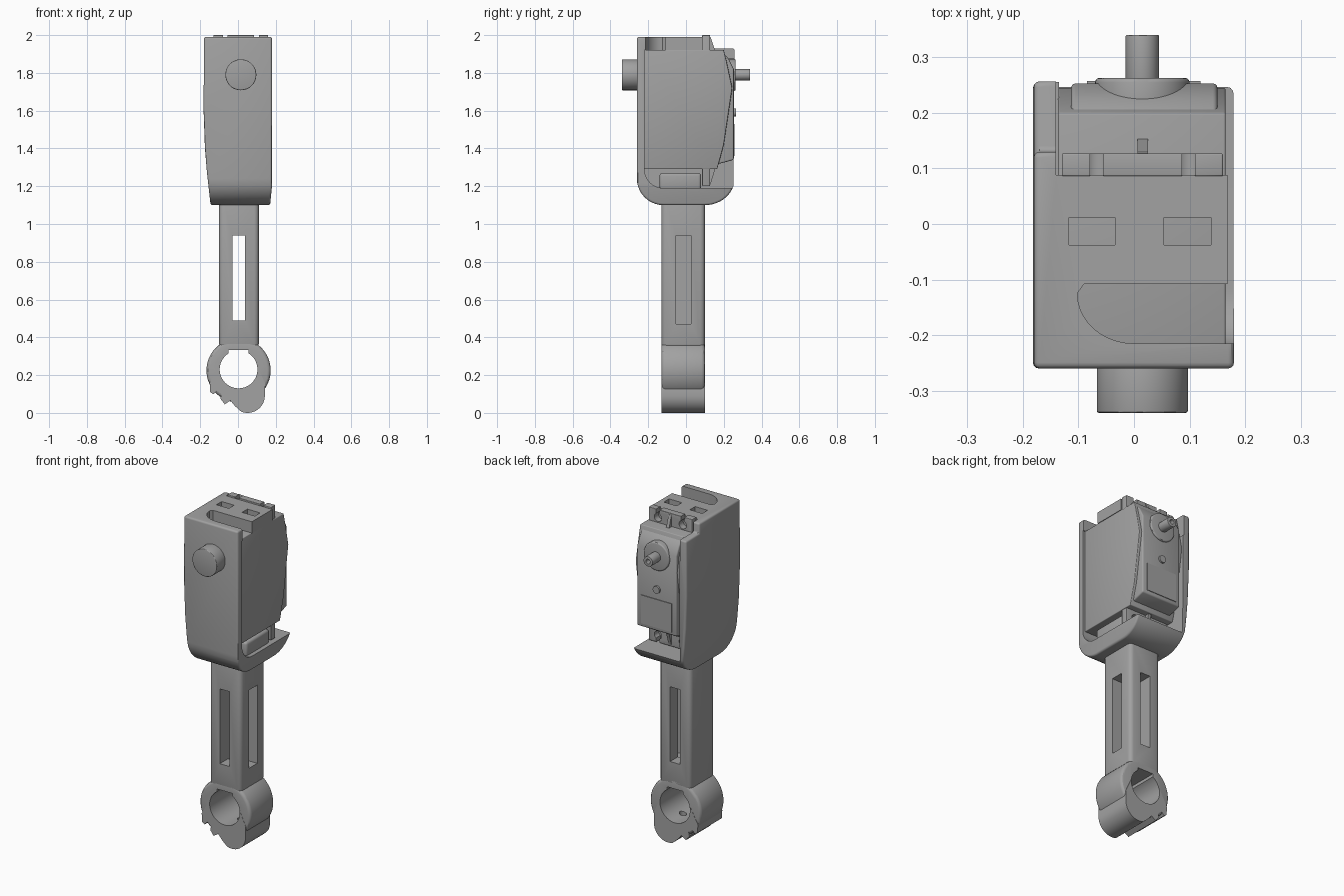
import bpy, bmesh
from math import sin, cos, radians

old = bpy.data.objects.get("Cube")
if old:
    bpy.data.objects.remove(old, do_unlink=True)

grey = bpy.data.materials.new("plain grey")
grey.use_nodes = True
grey.diffuse_color = (0.36, 0.36, 0.36, 1)
grey.node_tree.nodes["Principled BSDF"].inputs["Base Color"].default_value = (0.36, 0.36, 0.36, 1)


def apply_mod(ob, kind, **settings):
    mod = ob.modifiers.new(kind, kind)
    for key, value in settings.items():
        setattr(mod, key, value)
    bpy.context.view_layer.objects.active = ob
    bpy.ops.object.modifier_apply(modifier=mod.name)


def soften(ob, width, segments=3):
    apply_mod(ob, 'BEVEL', width=width, segments=segments,
              limit_method='ANGLE', angle_limit=radians(40))
    return ob


def combine(ob, other, operation='DIFFERENCE'):
    apply_mod(ob, 'BOOLEAN', object=other, operation=operation, solver='EXACT')
    bpy.data.objects.remove(other, do_unlink=True)
    return ob


def prism(name, points, axis, low, high, bevel=0):
    """Extrude an outline along an axis; the outline uses the other two axes in order."""
    place = {'x': lambda a, b, c: (c, a, b),
             'y': lambda a, b, c: (a, c, b),
             'z': lambda a, b, c: (a, b, c)}[axis]
    bm = bmesh.new()
    ends = [[bm.verts.new(place(a, b, c)) for a, b in points] for c in (low, high)]
    for end in ends:
        bm.faces.new(end)
    for i in range(len(points)):
        j = (i + 1) % len(points)
        bm.faces.new((ends[0][i], ends[0][j], ends[1][j], ends[1][i]))
    bmesh.ops.recalc_face_normals(bm, faces=bm.faces)
    mesh = bpy.data.meshes.new(name)
    bm.to_mesh(mesh)
    bm.free()
    mesh.materials.append(grey)
    ob = bpy.data.objects.new(name, mesh)
    bpy.context.collection.objects.link(ob)
    if bevel:
        soften(ob, bevel)
    return ob


def box(name, x, y, z, bevel=0):
    corners = [(x[0], y[0]), (x[1], y[0]), (x[1], y[1]), (x[0], y[1])]
    return prism(name, corners, 'z', z[0], z[1], bevel)


def arc(a, b, ra, rb, start, end, steps=10):
    angles = [radians(start + (end - start) * i / steps) for i in range(steps + 1)]
    return [(a + ra * cos(t), b + rb * sin(t)) for t in angles]


def disc(name, a, b, radius, axis, low, high, bevel=0):
    return prism(name, arc(a, b, radius, radius, 0, 354, 59), axis, low, high, bevel)


# Housing: rounded side outline crossed with a tapered front outline
side = ([(-0.26, 1.99)] + arc(-0.12, 1.24, 0.14, 0.14, 180, 270)
        + arc(0.1, 1.24, 0.157, 0.14, 270, 345)
        + [(0.257, 1.93), (0.13, 1.93), (0.13, 1.99)])
front = [(-0.18, 2.0), (-0.182, 1.6), (-0.175, 1.4), (-0.165, 1.28), (-0.145, 1.1),
         (0.17, 1.1), (0.18, 1.2), (0.18, 2.0)]
housing = prism("housing", side, 'x', -0.3, 0.3)
combine(housing, prism("taper", front, 'y', -0.5, 0.5), 'INTERSECT')
soften(housing, 0.022)

# Hollow for the motor, open to the back and one side
cavity = [(-0.22, 1.92)] + arc(-0.12, 1.29, 0.1, 0.1, 180, 270) + [(0.6, 1.19), (0.6, 1.92)]
combine(housing, prism("cavity", cavity, 'x', -0.135, 0.5))
combine(housing, box("back_opening", (-0.14, 0.5), (0.088, 0.6), (1.8, 2.2)))
combine(housing, box("roof_trim", (0.168, 0.5), (-0.215, 0.2), (1.9, 2.2)))

# Cable recess and two slots in the roof
recess = [(0.5, -0.108), (-0.09, -0.108)] + arc(0.0, -0.125, 0.102, 0.09, 180, 270) + [(0.5, -0.215)]
combine(housing, prism("recess", recess, 'z', 1.9, 2.2))
for x in ((-0.117, -0.034), (0.054, 0.139)):
    combine(housing, box("roof_slot", x, (-0.038, 0.012), (1.9, 2.2)))

disc("front_pivot", 0.015, 1.79, 0.082, 'y', -0.34, -0.25, 0.004)
box("floor_rest", (-0.14, 0.155), (-0.14, 0.08), (1.18, 1.27), 0.015)

# Motor case with slanted back edge and a narrower rear cover
case = [(-0.222, 1.29), (0.165, 1.29), (0.2, 1.42), (0.245, 1.72),
        (0.215, 1.86), (0.2, 1.922), (-0.222, 1.922)]
prism("motor_case", case, 'x', -0.137, 0.165, 0.004)
cover = [(0.1, 1.3), (0.2, 1.325), (0.253, 1.34), (0.253, 1.82), (0.225, 1.875), (0.2, 1.905), (0.1, 1.905)]
prism("rear_cover", cover, 'x', -0.113, 0.15, 0.008)
box("cover_panel", (-0.085, 0.12), (0.24, 0.257), (1.36, 1.53))
disc("cover_button", 0.015, 1.59, 0.022, 'y', 0.24, 0.264)

# Mounting tabs with keyhole slots and stiffening ribs
tabs = box("mounting_tabs", (-0.13, 0.16), (0.086, 0.127), (1.2, 2.0), 0.003)
for x in (-0.067, 0.098):
    for hole_z, slot_z in ((1.952, (1.952, 2.1)), (1.245, (1.1, 1.245))):
        combine(tabs, disc("screw_hole", x, hole_z, 0.024, 'y', 0, 0.3))
        combine(tabs, box("screw_slot", (x - 0.012, x + 0.012), (0, 0.3), slot_z))
for name, base, tip in (("upper_rib", 1.9, 1.99), ("lower_rib", 1.31, 1.21)):
    prism(name, [(0.12, base), (0.16, base), (0.13, tip), (0.12, tip)], 'x', 0.006, 0.025)

# Output shaft on its round boss
disc("shaft_boss", 0.015, 1.79, 0.085, 'y', 0.19, 0.263, 0.008)
shaft = disc("output_shaft", 0.015, 1.79, 0.03, 'y', 0.25, 0.34, 0.002)
combine(shaft, disc("shaft_bore", 0.015, 1.79, 0.014, 'y', 0.3, 0.4))

# Arm with a through slot and a side pocket
arm = box("arm", (-0.1, 0.11), (-0.13, 0.1), (0.34, 1.14), 0.024)
combine(arm, box("through_slot", (-0.03, 0.036), (-0.5, 0.5), (0.49, 0.94)))
combine(arm, box("side_pocket", (-0.03, 0.5), (-0.053, 0.026), (0.47, 0.94)))

# Clamp ring with its notched lower lobe
ring = disc("clamp_ring", 0.003, 0.225, 0.17, 'y', -0.13, 0.1, 0.018)
outline = [(-0.15, 0.16), (-0.147, 0.11), (-0.13, 0.098), (-0.112, 0.118), (-0.088, 0.1),
           (-0.093, 0.075), (-0.07, 0.045), (-0.04, 0.065), (-0.015, 0.035)]
outline += arc(0.05, 0.09, 0.092, 0.09, 250, 360, 12) + [(0.142, 0.16), (0.1, 0.25), (-0.1, 0.25)]
lobe = prism("clamp_lobe", outline, 'y', -0.131, 0.101)
for part in (ring, lobe):
    combine(part, disc("bore", 0.003, 0.23, 0.1, 'y', -0.5, 0.5))
    combine(part, box("bore_flat", (-0.05, 0.055), (-0.5, 0.5), (0.25, 0.333)))
    combine(part, disc("set_screw_hole", 0.03, -0.015, 0.02, 'z', 0.05, 0.2))

# Smooth shading with sharp edges kept
bpy.ops.object.select_all(action='DESELECT')
for ob in bpy.context.scene.objects:
    if ob.type == 'MESH':
        ob.select_set(True)
        bpy.context.view_layer.objects.active = ob
bpy.ops.object.shade_smooth_by_angle(angle=radians(30))
